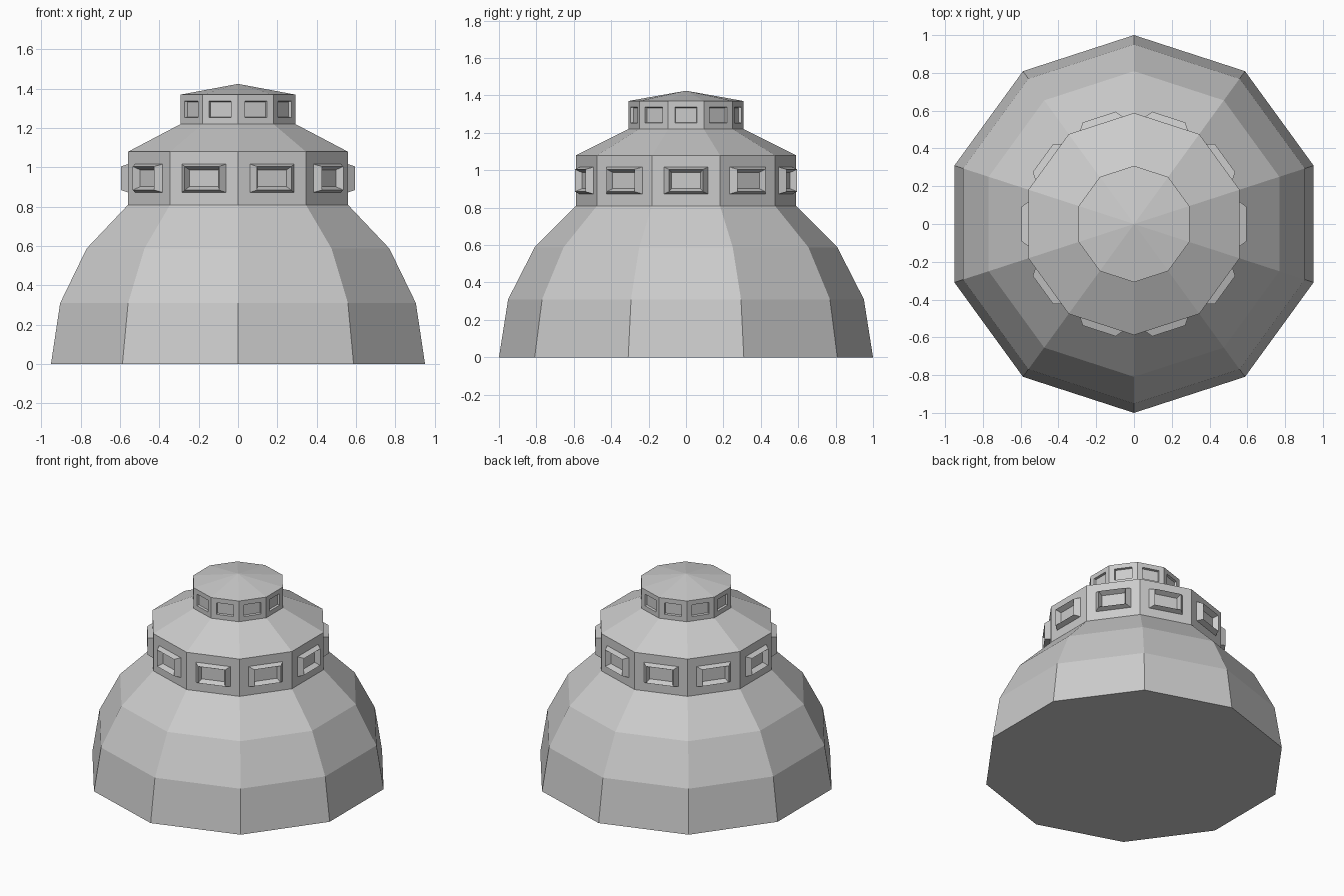
import bpy, bmesh
from math import cos, sin, pi
from mathutils import Vector

if "Cube" in bpy.data.objects:
    bpy.data.objects.remove(bpy.data.objects["Cube"])

N = 10


def lathe(name, profile, cap_bottom=False, apex=None):
    """Ten-sided ring stack; returns bmesh and side faces per level."""
    bm = bmesh.new()
    rings = [[bm.verts.new((r * cos(pi / 2 + 2 * pi * i / N), r * sin(pi / 2 + 2 * pi * i / N), z))
              for i in range(N)] for r, z in profile]
    levels = []
    for a, b in zip(rings, rings[1:]):
        levels.append([bm.faces.new((a[i], a[(i + 1) % N], b[(i + 1) % N], b[i])) for i in range(N)])
    if cap_bottom:
        bm.faces.new(rings[0][::-1])
    if apex is not None:
        tip = bm.verts.new((0, 0, apex))
        for i in range(N):
            bm.faces.new((rings[-1][i], rings[-1][(i + 1) % N], tip))
    return bm


def finish(bm, name):
    bm.normal_update()
    me = bpy.data.meshes.new(name)
    bm.to_mesh(me)
    bm.free()
    ob = bpy.data.objects.new(name, me)
    bpy.context.collection.objects.link(ob)
    return ob


def window_panels(bm, steps):
    """Replace each vertical wall by nested rectangles (half width, half height, offset)."""
    bm.normal_update()
    for f in [f for f in bm.faces if abs(f.normal.z) < 0.01]:
        n = f.normal.copy()
        c = f.calc_center_median()
        side = Vector((0, 0, 1)).cross(n)
        outer = list(f.verts)
        bm.faces.remove(f)
        for w, h, d in steps:
            inner = [bm.verts.new(c + side * w * sx + Vector((0, 0, h * sz)) + n * d)
                     for sx, sz in ((-1, -1), (1, -1), (1, 1), (-1, 1))]
            for i in range(4):
                j = (i + 1) % 4
                bm.faces.new((outer[i], outer[j], inner[j], inner[i]))
            outer = inner
        bm.faces.new(outer)


# Main dome with flat underside
finish(lathe("dome", [(1, 0), (.951, .31), (.809, .588), (.588, .81)], cap_bottom=True), "dome")

# Drum with projecting window frames, and its sloped roof
drum = lathe("drum", [(.588, .81), (.588, 1.08), (.308, 1.22)])
window_panels(drum, [(.118, .072, 0), (.092, .06, .036), (.078, .043, 0)])
finish(drum, "window_drum")

# Lantern with recessed windows and shallow cap
lantern = lathe("lantern", [(.308, 1.22), (.308, 1.37)], apex=1.425)
window_panels(lantern, [(.059, .042, 0), (.056, .039, -.015)])
finish(lantern, "lantern")
